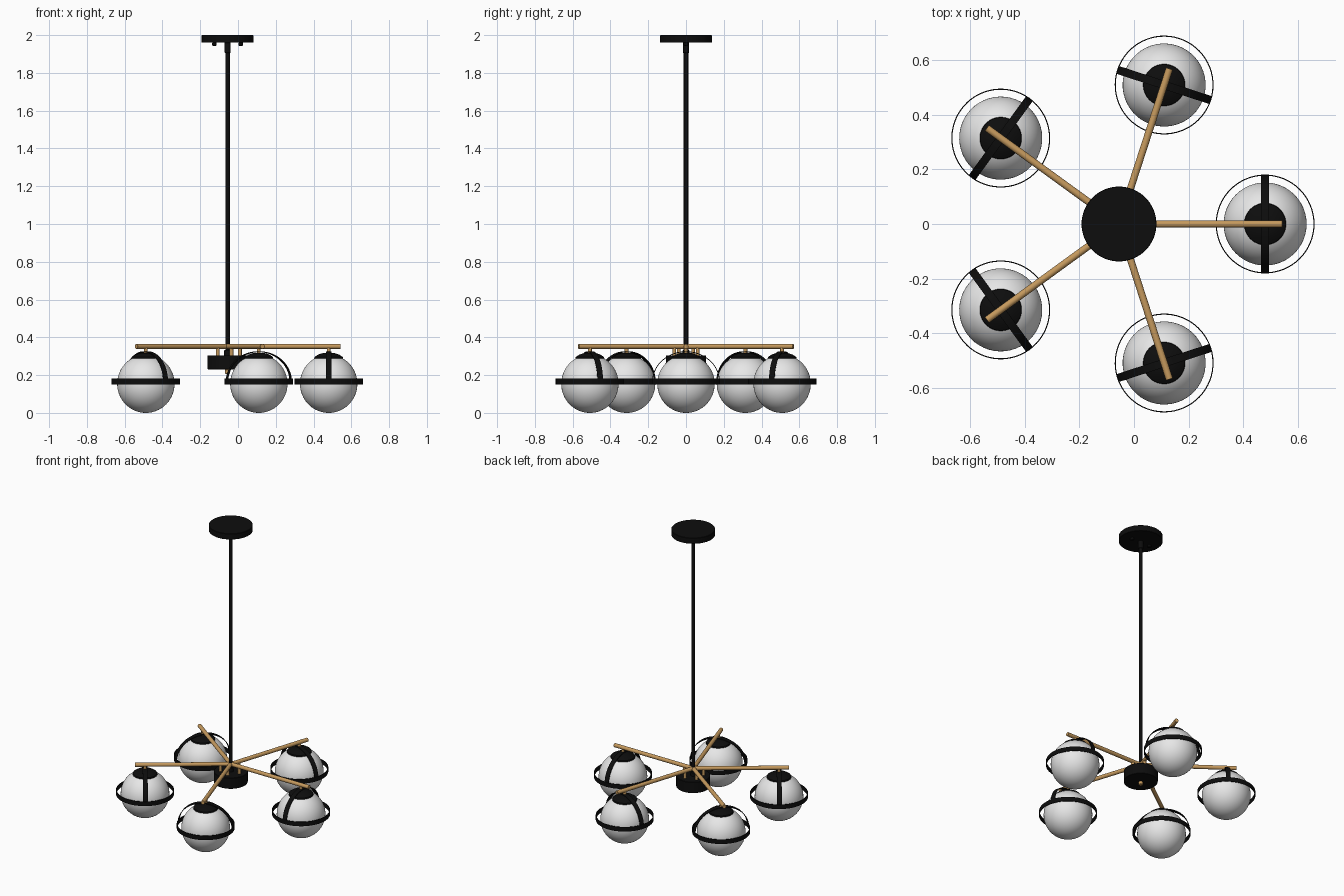
import bpy, bmesh, math
from mathutils import Matrix, Vector

if "Cube" in bpy.data.objects:
    bpy.data.objects.remove(bpy.data.objects["Cube"])

CX = -0.055          # axis of the fixture
ARM_R = 0.535        # distance of globes from the axis


def material(name, rgb):
    m = bpy.data.materials.new(name)
    m.diffuse_color = (*rgb, 1)
    m.use_nodes = True
    m.node_tree.nodes["Principled BSDF"].inputs["Base Color"].default_value = m.diffuse_color
    return m


BLACK = material("matte black", (0.004, 0.004, 0.004))
BRASS = material("brushed brass", (0.56, 0.32, 0.11))
GLASS = material("opal white", (0.80, 0.80, 0.80))


def finish(bm, name, mat, matrix):
    bmesh.ops.recalc_face_normals(bm, faces=bm.faces[:])
    me = bpy.data.meshes.new(name)
    bm.to_mesh(me)
    bm.free()
    ob = bpy.data.objects.new(name, me)
    bpy.context.collection.objects.link(ob)
    me.materials.append(mat)
    ob.matrix_world = matrix
    bpy.ops.object.select_all(action='DESELECT')
    ob.select_set(True)
    bpy.context.view_layer.objects.active = ob
    bpy.ops.object.shade_smooth_by_angle(angle=math.radians(35))
    return ob


def lathe(name, profile, mat, matrix, steps=48):
    """Spin an (r, z) profile around z."""
    bm = bmesh.new()
    vs = [bm.verts.new((r, 0, z)) for r, z in profile]
    es = [bm.edges.new(p) for p in zip(vs, vs[1:])]
    bmesh.ops.spin(bm, geom=vs + es, axis=(0, 0, 1), cent=(0, 0, 0),
                   angle=math.tau, steps=steps)
    bmesh.ops.remove_doubles(bm, verts=bm.verts[:], dist=1e-5)
    return finish(bm, name, mat, matrix)


def rod(name, r, z0, z1, mat, matrix, bevel=0.0, steps=24):
    b = bevel
    prof = [(0, z0), (r - b, z0), (r, z0 + b), (r, z1 - b), (r - b, z1), (0, z1)]
    if not b:
        prof = [(0, z0), (r, z0), (r, z1), (0, z1)]
    return lathe(name, prof, mat, matrix, steps)


def strap(name, radius, height, width, thick, mat, matrix, steps=40):
    """Half-hoop band in the local yz plane, width along x."""
    bm = bmesh.new()
    rows = []
    for i in range(steps + 1):
        a = math.pi * i / steps
        c, s = math.cos(a), math.sin(a)
        rows.append([bm.verts.new((x, (radius - t) * c, (height - t) * s))
                     for x, t in ((-width / 2, 0), (width / 2, 0),
                                  (width / 2, thick), (-width / 2, thick))])
    for p, q in zip(rows, rows[1:]):
        for k in range(4):
            bm.faces.new((p[k], p[(k + 1) % 4], q[(k + 1) % 4], q[k]))
    bm.faces.new(rows[0])
    bm.faces.new(rows[-1])
    return finish(bm, name, mat, matrix)


axis = Matrix.Translation((CX, 0, 0))

# Ceiling canopy, its screws, and the drop rod
rod("ceiling_canopy", 0.137, 1.96, 2.0, BLACK, axis, 0.002, 64)
for s in (-1, 1):
    rod("canopy_screw", 0.012, 1.943, 1.962, BLACK,
        axis @ Matrix.Translation((s * 0.07, 0, 0)), 0.004)
rod("swivel_fitting", 0.016, 1.905, 1.962, BLACK, axis, 0.003)
rod("drop_rod", 0.012, 0.30, 1.92, BLACK, axis)

# Central hub with finial below
rod("hub", 0.106, 0.23, 0.305, BLACK, axis, 0.002, 64)
rod("hub_finial", 0.013, 0.205, 0.232, BRASS, axis, 0.004)
rod("hub_collar", 0.018, 0.30, 0.332, BLACK, axis, 0.003)

# Five arms with globes
globe_c, globe_r = 0.154, 0.152
globe_profile = [(globe_r * math.sin(math.pi * i / 32),
                  globe_c - globe_c * math.cos(math.pi * i / 32)) for i in range(33)]
globe_profile[0] = (0, 0)
globe_profile[-1] = (0, 2 * globe_c)
for k in range(5):
    turn = axis @ Matrix.Rotation(k * math.tau / 5, 4, 'Z')
    seat = turn @ Matrix.Translation((ARM_R, 0, 0))
    along = turn @ Matrix.Translation((0, 0, 0.352)) @ Matrix.Rotation(math.pi / 2, 4, 'Y')
    n = f"_{k + 1}"
    rod("arm" + n, 0.013, 0.005, 0.598, BRASS, along, 0.001)
    rod("hub_post" + n, 0.010, 0.30, 0.348, BRASS,
        turn @ Matrix.Translation((0.065, 0, 0)))
    rod("globe_post" + n, 0.010, 0.305, 0.348, BRASS, seat)
    lathe("globe" + n, globe_profile, GLASS, seat)
    # Domed cap over the globe
    lathe("globe_cap" + n, [(0.074, 0.280), (0.077, 0.286), (0.075, 0.296),
                            (0.055, 0.309), (0.03, 0.317), (0, 0.319)], BLACK, seat)
    # Equator band and the half-hoop that carries it
    lathe("equator_band" + n, [(0.177, 0.151), (0.181, 0.151), (0.181, 0.181),
                               (0.177, 0.181), (0.177, 0.151)], BLACK, seat, 64)
    strap("hoop" + n, 0.179, 0.160, 0.030, 0.004, BLACK,
          seat @ Matrix.Translation((0, 0, 0.166)))
